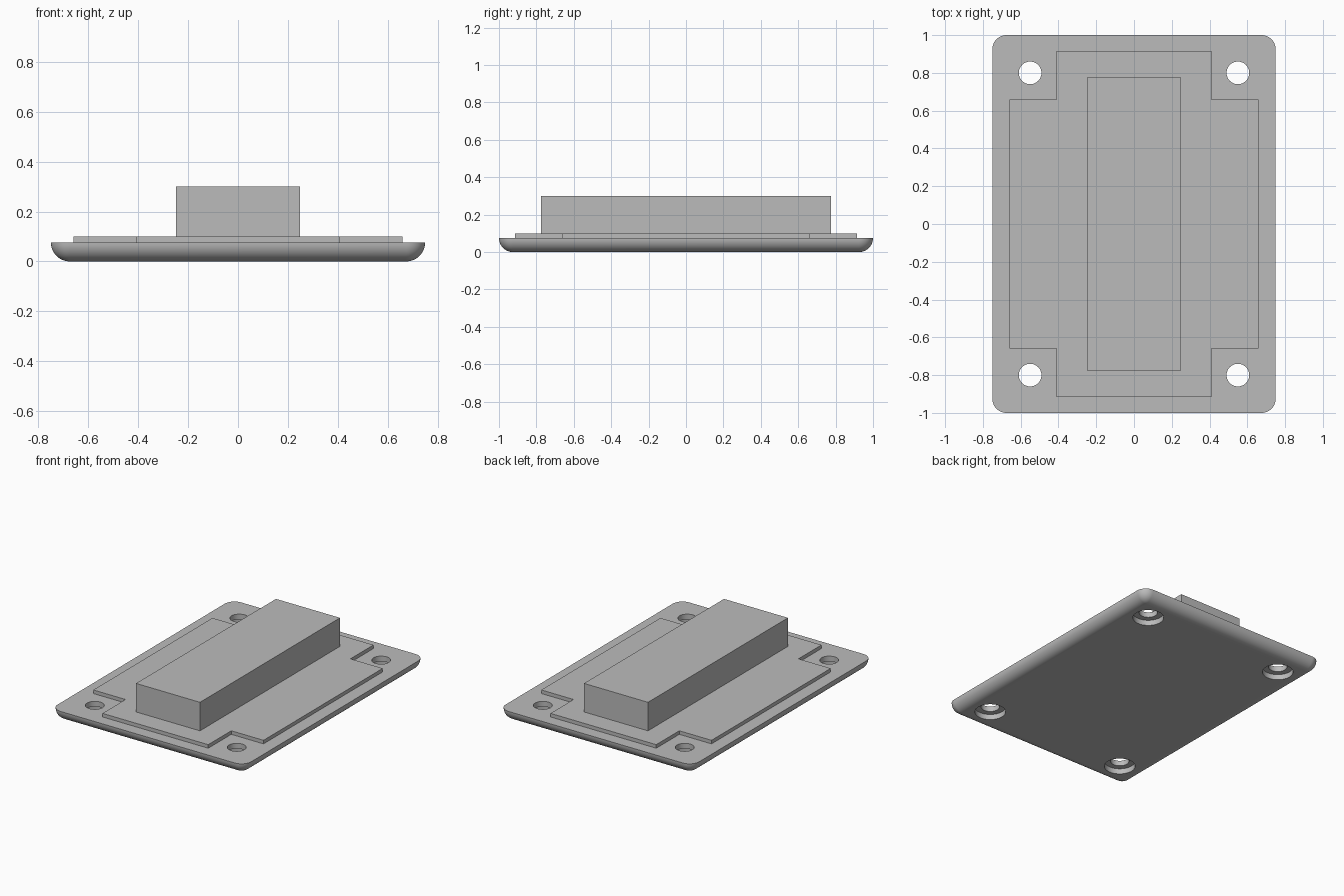
import bpy, bmesh, math
from mathutils import Matrix

cube = bpy.data.objects.get("Cube")
if cube:
    bpy.data.objects.remove(cube, do_unlink=True)

grey = bpy.data.materials.new("plain grey")
grey.use_nodes = True
colour = (0.5, 0.5, 0.5, 1)
grey.diffuse_color = colour
grey.node_tree.nodes["Principled BSDF"].inputs["Base Color"].default_value = colour

HX, HY, R = 0.75, 1.0, 0.075      # plate half sizes, edge radius and thickness
STEP_TOP, BLOCK_TOP = 0.1, 0.3


def make_object(name, bm):
    bmesh.ops.recalc_face_normals(bm, faces=bm.faces[:])
    mesh = bpy.data.meshes.new(name)
    bm.to_mesh(mesh)
    bm.free()
    obj = bpy.data.objects.new(name, mesh)
    bpy.context.collection.objects.link(obj)
    mesh.materials.append(grey)
    return obj


def prism(name, outline, z0, z1):
    bm = bmesh.new()
    face = bm.faces.new([bm.verts.new((x, y, z0)) for x, y in outline])
    top = bmesh.ops.extrude_face_region(bm, geom=[face])["geom"]
    verts = [v for v in top if isinstance(v, bmesh.types.BMVert)]
    bmesh.ops.translate(bm, vec=(0, 0, z1 - z0), verts=verts)
    return make_object(name, bm)


def rounded_outline(radius, n=12):
    # Quarter arcs around four fixed corner centres
    points = []
    for i, (sx, sy) in enumerate([(1, 1), (-1, 1), (-1, -1), (1, -1)]):
        for k in range(n + 1):
            a = math.pi / 2 * (i + k / n)
            points.append((sx * (HX - R) + radius * math.cos(a),
                           sy * (HY - R) + radius * math.sin(a)))
    return points


def hole_cutter(name, radius, z0, z1):
    bm = bmesh.new()
    for sx in (-1, 1):
        for sy in (-1, 1):
            bmesh.ops.create_cone(
                bm, cap_ends=True, segments=48, radius1=radius, radius2=radius,
                depth=z1 - z0,
                matrix=Matrix.Translation((sx * 0.55, sy * 0.8, (z0 + z1) / 2)))
    obj = make_object(name, bm)
    obj.hide_render = True
    return obj


# Base plate: rounded outlines lofted down a quarter-round lower edge
bm = bmesh.new()
rings = []
LEVELS = 12
for k in range(LEVELS + 1):
    a = math.pi / 2 * k / LEVELS
    z = R - R * math.sin(a)
    rings.append([bm.verts.new((x, y, z)) for x, y in rounded_outline(R * math.cos(a))])
for upper, lower in zip(rings, rings[1:]):
    for i in range(len(upper)):
        j = (i + 1) % len(upper)
        bm.faces.new((upper[i], upper[j], lower[j], lower[i]))
bm.faces.new(rings[0])
bm.faces.new(rings[-1])
bmesh.ops.remove_doubles(bm, verts=bm.verts[:], dist=1e-5)
plate = make_object("base_plate", bm)

# Screw holes with wider recesses underneath
bpy.context.view_layer.objects.active = plate
plate.select_set(True)
for cutter in (hole_cutter("hole_cutter", 0.06, -0.1, 0.2),
               hole_cutter("recess_cutter", 0.1, -0.1, 0.038)):
    mod = plate.modifiers.new("holes", "BOOLEAN")
    mod.operation = "DIFFERENCE"
    mod.solver = "EXACT"
    mod.object = cutter
    bpy.ops.object.modifier_apply(modifier=mod.name)
    bpy.data.objects.remove(cutter, do_unlink=True)
bpy.ops.object.shade_smooth_by_angle(angle=math.radians(30))

# Raised step with notched corners around the holes
quarter = [(0.66, 0.66), (0.41, 0.66), (0.41, 0.915)]
right_half = [(x, -y) for x, y in reversed(quarter)] + quarter
outline = right_half + [(-x, -y) for x, y in right_half]
prism("raised_step", outline, R, STEP_TOP)

# Central block
prism("centre_block", [(-0.248, -0.775), (0.248, -0.775), (0.248, 0.775), (-0.248, 0.775)],
      STEP_TOP, BLOCK_TOP)
